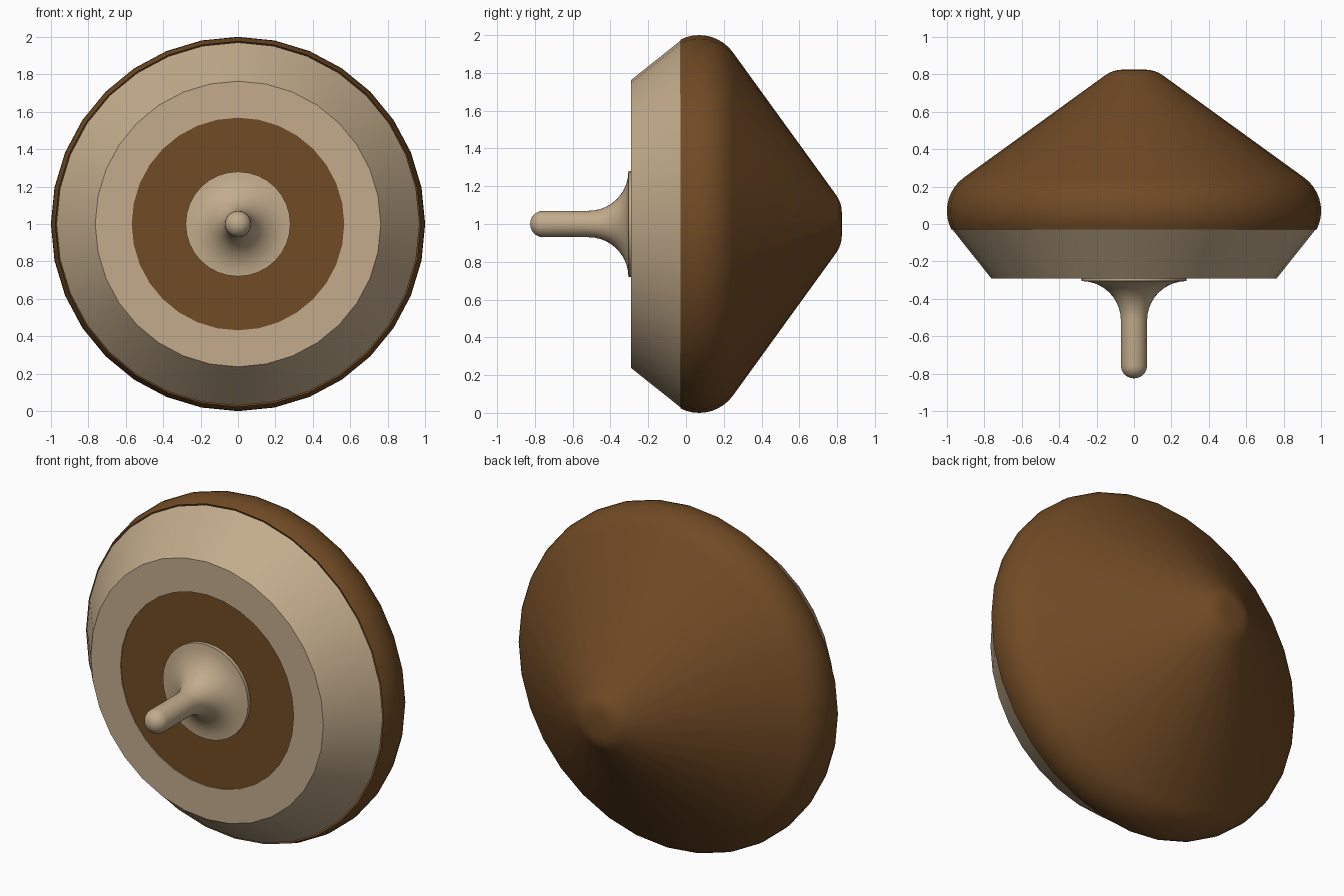
import bpy, bmesh
from math import sin, cos, pi, radians

if "Cube" in bpy.data.objects:
    bpy.data.objects.remove(bpy.data.objects["Cube"])

SIDES = 32


def material(name, rgb):
    m = bpy.data.materials.new(name)
    m.diffuse_color = (*rgb, 1)
    m.use_nodes = True
    m.node_tree.nodes["Principled BSDF"].inputs["Base Color"].default_value = m.diffuse_color
    return m


brown = material("dark_wood", (0.165, 0.07, 0.018))
tan = material("light_wood", (0.54, 0.41, 0.26))


def arc(cr, cy, rr, ry, a0, a1, n):
    """Profile arc as (radius, y); angle 0 points outward, 90 towards +y."""
    pts = []
    for i in range(n + 1):
        a = radians(a0 + (a1 - a0) * i / n)
        pts.append((max(cr + rr * cos(a), 0), cy + ry * sin(a)))
    return pts


def lathe(name, profile, mat):
    """Revolve a profile, listed from +y to -y, around the y axis at z = 1."""
    bm = bmesh.new()
    rings = []
    for r, y in profile:
        n = 1 if r < 1e-5 else SIDES
        rings.append([bm.verts.new((r * sin(2 * pi * j / SIDES), y,
                                    1 + r * cos(2 * pi * j / SIDES))) for j in range(n)])
    for a, b in zip(rings, rings[1:]):
        for j in range(SIDES):
            k = j + 1
            quad = [a[j % len(a)], b[j % len(b)], b[k % len(b)], a[k % len(a)]]
            bm.faces.new(list(dict.fromkeys(quad)))
    mesh = bpy.data.meshes.new(name)
    bm.to_mesh(mesh)
    bm.free()
    obj = bpy.data.objects.new(name, mesh)
    bpy.context.collection.objects.link(obj)
    mesh.materials.append(mat)
    bpy.ops.object.select_all(action='DESELECT')
    obj.select_set(True)
    bpy.context.view_layer.objects.active = obj
    bpy.ops.object.shade_smooth_by_angle(angle=radians(30))
    return obj


# Cone with a blunt tip and a rounded rim
lathe("cone_body",
      [(0, 0.825)]
      + arc(0.06, 0.665, 0.16, 0.16, 90, 53.7, 4)
      + arc(0.78, 0.07, 0.22, 0.22, 53.7, -27, 9), brown)

# Bevelled light band with a flat front ring
lathe("bevel_band", [(0.97, -0.03), (0.763, -0.29), (0.568, -0.29), (0.568, -0.284)], tan)

# Slightly recessed dark front face
lathe("front_inlay", [(0.568, -0.284), (0, -0.284)], brown)

# Flared handle with a round end
lathe("stem",
      [(0.28, -0.284)]
      + arc(0.28, -0.515, 0.21, 0.21, 90, 180, 10)
      + arc(0, -0.757, 0.07, 0.068, 0, -90, 6), tan)
